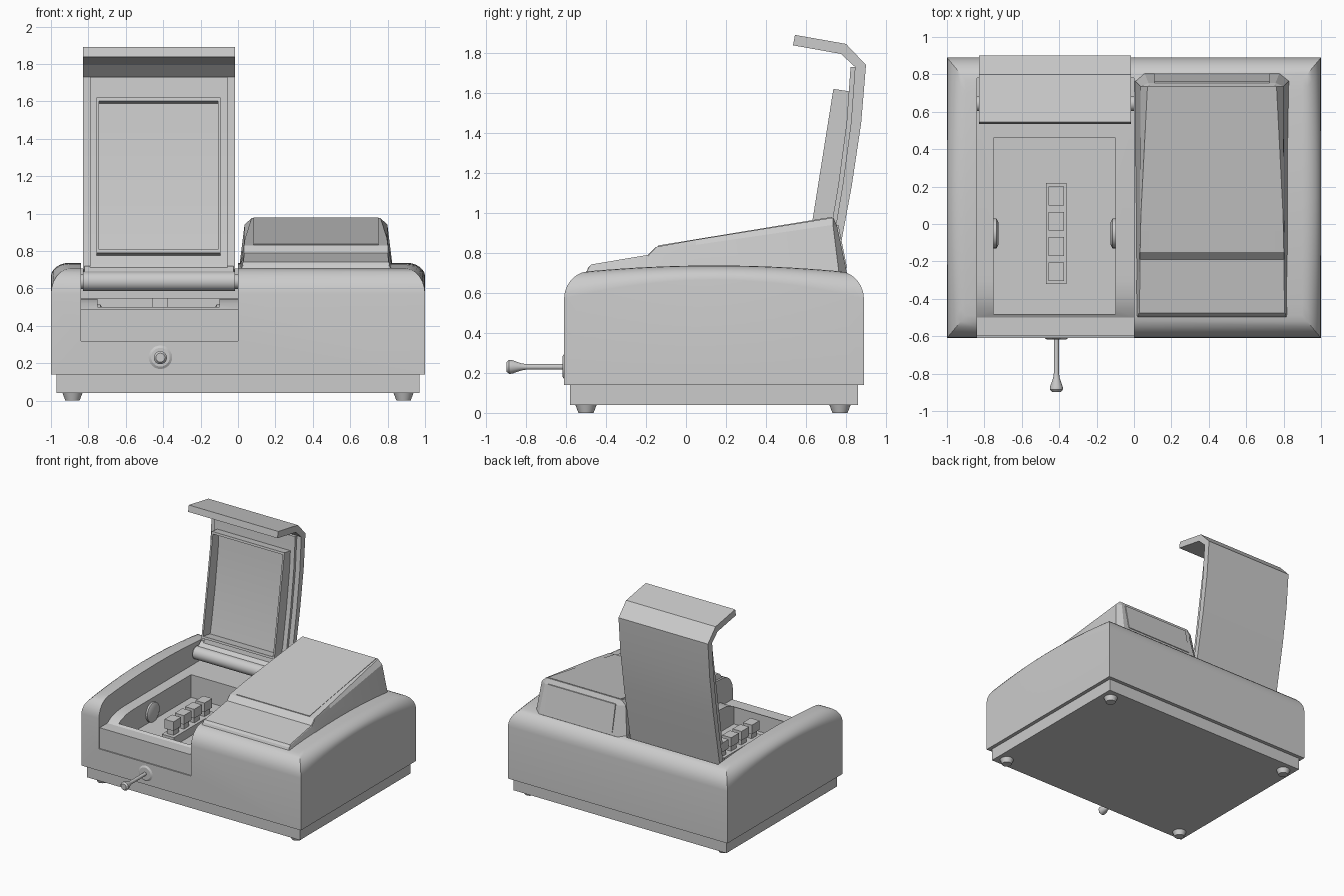
import bpy, bmesh, math
from mathutils import Vector

if "Cube" in bpy.data.objects:
    bpy.data.objects.remove(bpy.data.objects["Cube"])


def make(name, verts, faces, angle=30):
    me = bpy.data.meshes.new(name)
    me.from_pydata([tuple(v) for v in verts], [], faces)
    bm = bmesh.new()
    bm.from_mesh(me)
    bmesh.ops.recalc_face_normals(bm, faces=bm.faces)
    bm.to_mesh(me)
    bm.free()
    ob = bpy.data.objects.new(name, me)
    bpy.context.collection.objects.link(ob)
    me.shade_smooth()
    me.set_sharp_from_angle(angle=math.radians(angle))
    return ob


def prism(name, prof, x0, x1, angle=30):
    """Extrude a (y, z) profile along x."""
    n = len(prof)
    v = [(x, y, z) for x in (x0, x1) for y, z in prof]
    f = [(i, (i + 1) % n, n + (i + 1) % n, n + i) for i in range(n)]
    return make(name, v, f + [tuple(range(n)), tuple(range(n, 2 * n))], angle)


def box(name, x0, x1, y0, y1, z0, z1):
    return prism(name, [(y0, z0), (y1, z0), (y1, z1), (y0, z1)], x0, x1)


def lathe(name, prof, origin, axis, seg=24):
    """Spin (radius, distance) pairs around an axis."""
    q = Vector((0, 0, 1)).rotation_difference(Vector(axis))
    v, f = [], []
    for r, h in prof:
        for i in range(seg):
            a = 2 * math.pi * i / seg
            v.append(q @ Vector((r * math.cos(a), r * math.sin(a), h)) + Vector(origin))
    for k in range(len(prof) - 1):
        for i in range(seg):
            j = (i + 1) % seg
            f.append((k * seg + i, k * seg + j, (k + 1) * seg + j, (k + 1) * seg + i))
    f += [tuple(range(seg)), tuple(range(len(v) - seg, len(v)))]
    return make(name, v, f)


def cut(ob, cutter):
    m = ob.modifiers.new("cut", 'BOOLEAN')
    m.operation, m.solver, m.object = 'DIFFERENCE', 'EXACT', cutter
    bpy.context.view_layer.update()
    me = bpy.data.meshes.new_from_object(ob.evaluated_get(bpy.context.evaluated_depsgraph_get()))
    ob.modifiers.clear()
    ob.data = me
    bpy.data.objects.remove(cutter)
    me.shade_smooth()
    me.set_sharp_from_angle(angle=math.radians(30))


# Housing: stacked rectangular rings with a crowned top and rounded shoulders
Y0, Y1, NY = -0.61, 0.89, 20


def ring(dx, dy, zf):
    ys = [Y0 + dy + (Y1 - Y0 - 2 * dy) * i / NY for i in range(NY + 1)]
    return [(1 - dx, y, zf(y)) for y in ys] + [(dx - 1, y, zf(y)) for y in reversed(ys)]


def edge_z(y):
    return 0.57 + 0.095 * (1 - ((y - 0.14) / 0.75) ** 2)


def top_z(y):
    return 0.737 - 0.03 * ((y - 0.14) / 0.64) ** 2


verts = ring(0, 0, lambda y: 0.14)
STEPS = 6
for k in range(STEPS + 1):
    a = math.pi / 2 * k / STEPS
    s, c = math.sin(a), 1 - math.cos(a)
    verts += ring(0.1 * c, 0.12 * c, lambda y: edge_z(y) * (1 - s) + top_z(y) * s)
R = 2 * (NY + 1)
faces = [(k * R + i, k * R + (i + 1) % R, (k + 1) * R + (i + 1) % R, (k + 1) * R + i)
         for k in range(STEPS + 1) for i in range(R)]
faces.append(tuple(range(R)))
b = (STEPS + 1) * R
faces += [(b + i, b + i + 1, b + R - 2 - i, b + R - 1 - i) for i in range(NY)]
housing = make("housing", verts, faces)
cut(housing, box("bay_cutter", -0.84, 0.0, -0.8, 0.78, 0.32, 1.2))

# Base plinth and feet
box("plinth", -0.97, 0.97, -0.58, 0.86, 0.04, 0.15)
for x in (-0.885, 0.885):
    for y in (-0.5, 0.77):
        lathe("foot", [(0.038, 0), (0.055, 0.045)], (x, y, 0), (0, 0, 1))

# Printing bay: tray with a sunken well
tray = prism("bay_tray", [(-0.6, 0.31), (0.785, 0.31), (0.785, 0.547), (-0.3, 0.547), (-0.38, 0.54),
                          (-0.45, 0.52), (-0.5, 0.49), (-0.6, 0.49)], -0.845, 0.003)
cut(tray, box("well_cutter", -0.75, -0.1, -0.48, 0.46, 0.36, 1))

# Key bank and side discs in the well
box("key_rail", -0.47, -0.36, -0.32, 0.22, 0.355, 0.43)
for i in range(4):
    y = -0.255 + i * 0.135
    box("key_stem", -0.445, -0.385, y - 0.035, y + 0.035, 0.42, 0.49)
    box("key_cap", -0.457, -0.375, y - 0.05, y + 0.05, 0.475, 0.55)
for x, d in ((-0.755, 1), (-0.095, -1)):
    lathe("side_disc", [(0.08, 0), (0.08, 0.02), (0.06, 0.03)], (x, -0.05, 0.435), (d, 0, 0))

# Open lid with hinge bar, inner panel and frame
inner = [(0.70, 0.70), (0.738, 0.87), (0.785, 1.15), (0.825, 1.45), (0.845, 1.73)]
outer = [(0.9, 1.74), (0.876, 1.45), (0.828, 1.13), (0.785, 0.9), (0.745, 0.68)]
prism("lid", inner + [(0.775, 1.795), (0.535, 1.838), (0.545, 1.89), (0.8, 1.845)] + outer,
      -0.83, -0.015, 25)
prism("lid_inner_panel", inner + [(y - 0.022, z) for y, z in reversed(inner)], -0.79, -0.055, 25)
lathe("hinge_bar", [(0.052, 0), (0.052, 0.815)], (-0.83, 0.645, 0.638), (1, 0, 0))
lathe("hinge_pin", [(0.04, 0), (0.04, 0.85)], (-0.845, 0.645, 0.638), (1, 0, 0))
prism("hinge_web", [(0.645, 0.60), (0.73, 0.64), (0.75, 0.72), (0.69, 0.72), (0.645, 0.685)],
      -0.82, -0.025)
front_top, back_top = Vector((0.737, 1.62)), Vector((0.835, 1.605))
front_low, back_low = Vector((0.605, 0.79)), Vector((0.715, 0.772))
for x in (-0.757, -0.107):
    prism("frame_side", [front_top, back_top, back_low, front_low], x, x + 0.014)
for p, q, t in ((front_top, back_top, -1), (front_low, back_low, 1)):
    d = Vector((0.003, 0.018)) * t
    prism("frame_rail", [p, q, q + d, p + d], -0.757, -0.093)

# Sloped hood: half sections of (half width, y, z) at base, shoulder and crown
CX = 0.417
sections = [
    ((0.417, -0.50, 0.66), (0.40, -0.50, 0.70), (0.39, -0.49, 0.725)),
    ((0.417, -0.48, 0.66), (0.392, -0.48, 0.735), (0.388, -0.475, 0.742)),
    ((0.417, -0.19, 0.66), (0.388, -0.19, 0.784), (0.384, -0.19, 0.79)),
    ((0.417, -0.155, 0.66), (0.388, -0.155, 0.822), (0.384, -0.15, 0.83)),
    ((0.417, 0.05, 0.66), (0.386, 0.05, 0.84), (0.38, 0.05, 0.866)),
    ((0.417, 0.77, 0.66), (0.382, 0.735, 0.94), (0.345, 0.735, 0.976)),
    ((0.36, 0.805, 0.70), (0.34, 0.755, 0.935), (0.335, 0.738, 0.974)),
]
verts, faces = [], []
for s in sections:
    verts += [(CX - w, y, z) for w, y, z in s] + [(CX + w, y, z) for w, y, z in reversed(s)]
for k in range(len(sections) - 1):
    for i in range(6):
        j = (i + 1) % 6
        faces.append((k * 6 + i, k * 6 + j, k * 6 + 6 + j, k * 6 + 6 + i))
n = len(verts)
faces += [(0, 1, 4, 5), (1, 2, 3, 4), (n - 6, n - 5, n - 2, n - 1), (n - 5, n - 4, n - 3, n - 2)]
make("hood", verts, faces, 10)
prism("hood_top_panel", [(-0.14, 0.82), (0.73, 0.96), (0.73, 0.98), (-0.14, 0.837)], 0.083, 0.75)
prism("hood_back_panel", [(0.74, 0.94), (0.795, 0.72), (0.805, 0.725), (0.762, 0.94)], 0.11, 0.725)

# Lever on the front
lathe("lever_collar", [(0.063, 0), (0.063, 0.012), (0.05, 0.02)], (-0.415, -0.598, 0.232), (0, -1, 0))
lathe("lever", [(0.014, 0), (0.014, 0.2), (0.018, 0.225), (0.034, 0.27), (0.035, 0.285), (0.024, 0.297)],
      (-0.415, -0.6, 0.23), (0, -1, 0))
